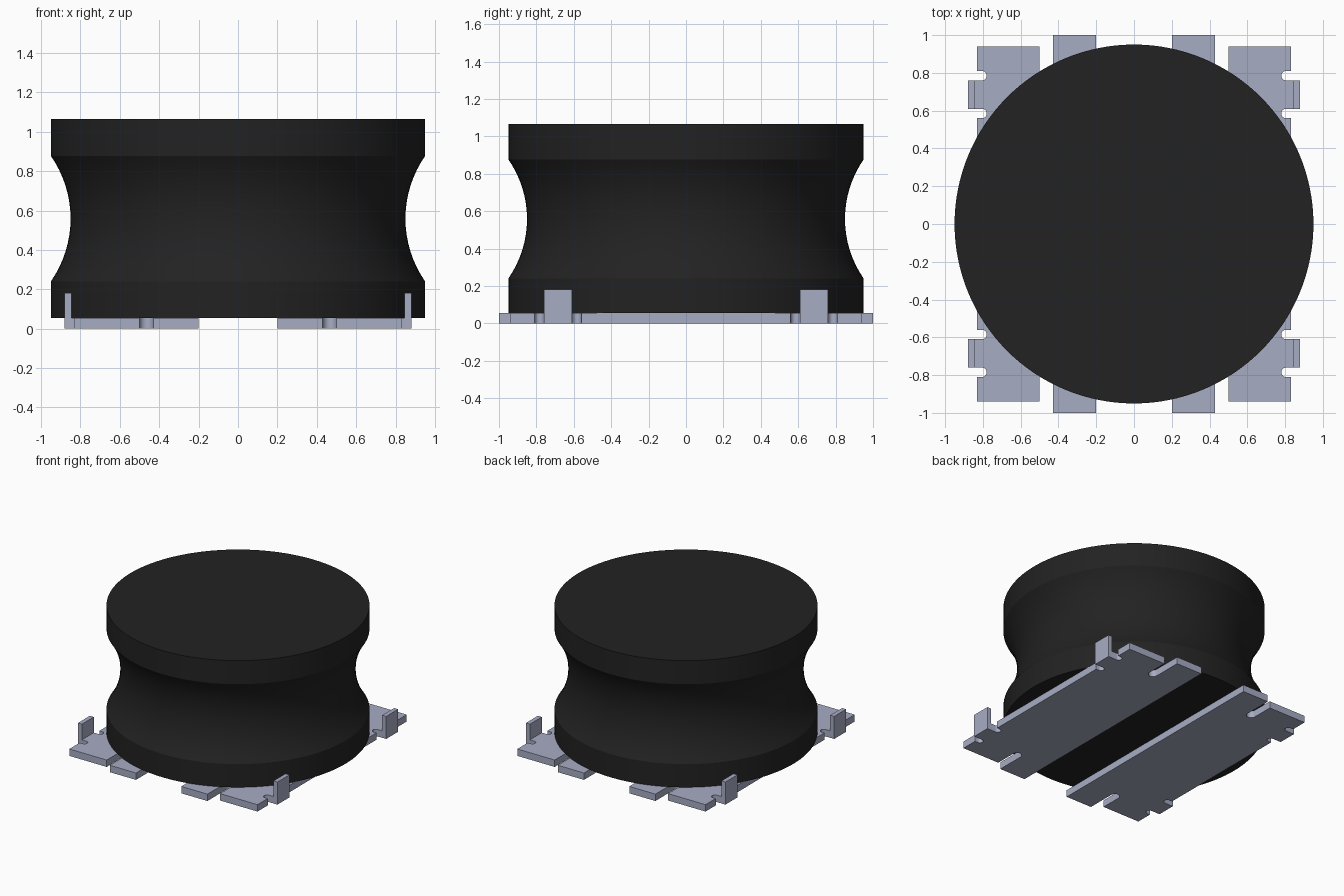
import bpy, bmesh, math

cube = bpy.data.objects.get("Cube")
if cube:
    bpy.data.objects.remove(cube, do_unlink=True)


def material(name, rgb, rough):
    m = bpy.data.materials.new(name)
    m.use_nodes = True
    m.diffuse_color = (*rgb, 1)
    bsdf = m.node_tree.nodes["Principled BSDF"]
    bsdf.inputs["Base Color"].default_value = (*rgb, 1)
    bsdf.inputs["Roughness"].default_value = rough
    return m


black = material("matte_black", (0.016, 0.016, 0.016), 0.6)
metal = material("blue_grey_metal", (0.39, 0.415, 0.55), 0.5)


def finish(name, bm, mat):
    bmesh.ops.recalc_face_normals(bm, faces=bm.faces[:])
    mesh = bpy.data.meshes.new(name)
    bm.to_mesh(mesh)
    bm.free()
    mesh.materials.append(mat)
    ob = bpy.data.objects.new(name, mesh)
    bpy.context.collection.objects.link(ob)
    bpy.ops.object.select_all(action='DESELECT')
    ob.select_set(True)
    bpy.context.view_layer.objects.active = ob
    bpy.ops.object.shade_smooth_by_angle(angle=math.radians(25))
    return ob


def arc(cx, cy, r, a0, a1, n=10):
    """Points along an arc, angles in degrees."""
    angles = [math.radians(a0 + (a1 - a0) * i / n) for i in range(n + 1)]
    return [(cx + r * math.cos(a), cy + r * math.sin(a)) for a in angles]


def extrude_outline(name, outline, z0, z1, mat):
    bm = bmesh.new()
    face = bm.faces.new([bm.verts.new((x, y, z0)) for x, y in outline])
    top = bmesh.ops.extrude_face_region(bm, geom=[face])["geom"]
    verts = [v for v in top if isinstance(v, bmesh.types.BMVert)]
    bmesh.ops.translate(bm, verts=verts, vec=(0, 0, z1 - z0))
    return finish(name, bm, mat)


# Spool body: flat rims with a concave circular waist
BASE, TOP, RIM, WAIST = 0.055, 1.065, 0.95, 0.85
LOW, HIGH = 0.24, 0.877
half, sag = (HIGH - LOW) / 2, RIM - WAIST
radius = (half ** 2 + sag ** 2) / (2 * sag)
sweep = math.degrees(math.asin(half / radius))
waist = arc(WAIST + radius, (LOW + HIGH) / 2, radius, 180 + sweep, 180 - sweep, 16)
profile = [(0, BASE), (RIM, BASE)] + waist + [(RIM, TOP), (0, TOP)]

bm = bmesh.new()
pts = [bm.verts.new((r, 0, z)) for r, z in profile]
edges = [bm.edges.new(pair) for pair in zip(pts, pts[1:])]
bmesh.ops.spin(bm, geom=pts + edges, cent=(0, 0, 0), axis=(0, 0, 1),
               angle=math.tau, steps=128, use_duplicate=False)
bmesh.ops.remove_doubles(bm, verts=bm.verts[:], dist=1e-4)
finish("spool_body", bm, black)

# Half outline of one terminal plate: end slot, round relief notches, side tab
half_outline = ([(0.2, 1.0), (0.43, 1.0)]
                + arc(0.465, 0.77, 0.035, 180, 360)
                + [(0.5, 0.94), (0.83, 0.94), (0.83, 0.81)]
                + arc(0.805, 0.785, 0.025, 90, 270)
                + [(0.88, 0.76), (0.88, 0.61)]
                + arc(0.805, 0.585, 0.025, 90, 270)
                + [(0.83, 0.56)])
outline = half_outline + [(x, -y) for x, y in reversed(half_outline)]

# Two terminal plates, each with two upright locating lips
for side, sx in (("left", 1), ("right", -1)):
    extrude_outline(side + "_terminal_plate", [(sx * x, y) for x, y in outline],
                    0, BASE, metal)
    for end, sy in (("front", -1), ("back", 1)):
        lip = [(0.845, 0.61), (0.88, 0.61), (0.88, 0.76), (0.845, 0.76)]
        extrude_outline(f"{end}_{side}_upright_lip", [(sx * x, sy * y) for x, y in lip],
                        BASE, 0.18, metal)
